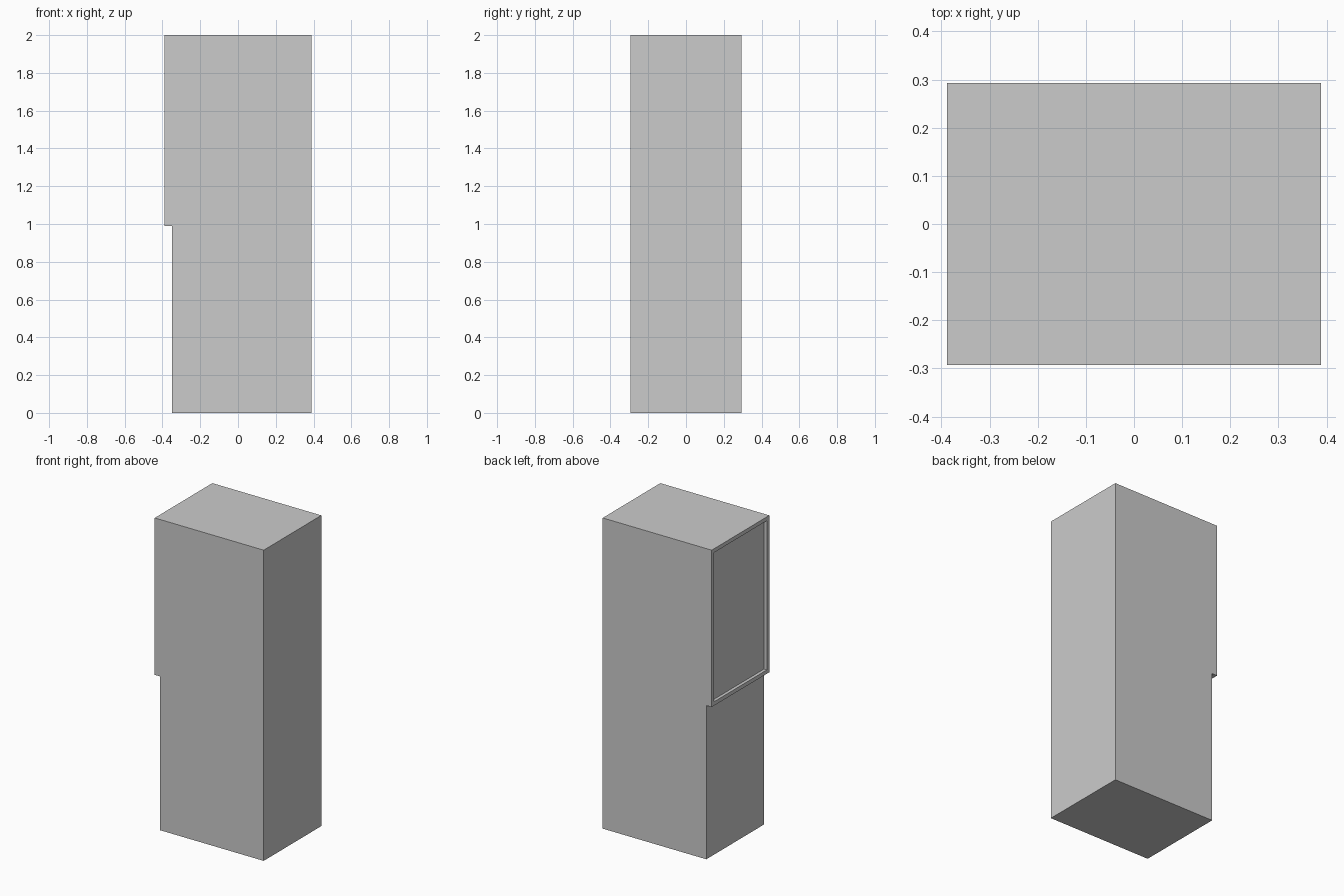
import bpy, bmesh
from mathutils import Vector

if "Cube" in bpy.data.objects:
    bpy.data.objects.remove(bpy.data.objects["Cube"])

HALF_X, HALF_Y, HEIGHT = 0.388, 0.293, 2.0
STEP_X, STEP_Z = -0.35, 0.99      # lower left side is set back
BORDER, DEPTH = 0.025, 0.02       # rim and recess of the upper left panel

# Side profile (x, z) with the stepped left edge
profile = [(STEP_X, 0), (HALF_X, 0), (HALF_X, HEIGHT),
           (-HALF_X, HEIGHT), (-HALF_X, STEP_Z), (STEP_X, STEP_Z)]

bm = bmesh.new()
outline = bm.faces.new([bm.verts.new((x, -HALF_Y, z)) for x, z in profile])

# Cabinet body: profile extruded front to back
ext = bmesh.ops.extrude_face_region(bm, geom=[outline])
moved = [v for v in ext["geom"] if isinstance(v, bmesh.types.BMVert)]
bmesh.ops.translate(bm, verts=moved, vec=(0, 2 * HALF_Y, 0))
bmesh.ops.recalc_face_normals(bm, faces=bm.faces[:])

# Recessed panel on the upper left side: rim first, then push the panel in
panel = min(bm.faces, key=lambda f: f.calc_center_median().x)
bmesh.ops.inset_region(bm, faces=[panel], thickness=BORDER, use_even_offset=True)
ext = bmesh.ops.extrude_discrete_faces(bm, faces=[panel])
bmesh.ops.translate(bm, verts=ext["faces"][0].verts[:], vec=Vector((DEPTH, 0, 0)))
bmesh.ops.recalc_face_normals(bm, faces=bm.faces[:])

mesh = bpy.data.meshes.new("cabinet_body")
bm.to_mesh(mesh)
bm.free()
bpy.context.collection.objects.link(bpy.data.objects.new("cabinet_body", mesh))
